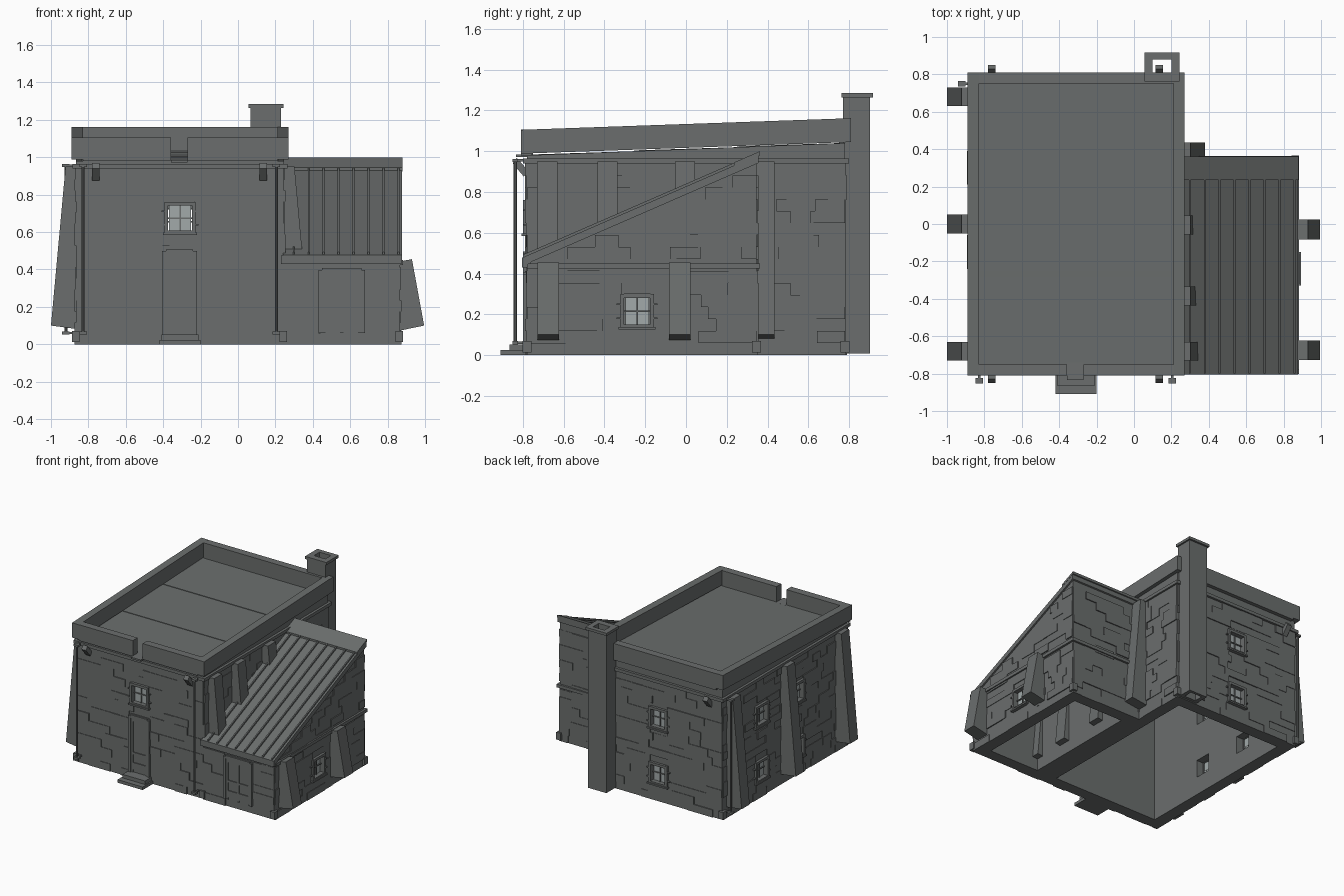
import bpy, bmesh, random
from mathutils import Vector, Matrix

random.seed(4)
if "Cube" in bpy.data.objects:
    bpy.data.objects.remove(bpy.data.objects["Cube"])


def material(name, rgb):
    m = bpy.data.materials.new(name)
    m.use_nodes = True
    m.diffuse_color = (*rgb, 1)
    m.node_tree.nodes["Principled BSDF"].inputs["Base Color"].default_value = (*rgb, 1)
    return m


STONE = material("grey stone", (0.145, 0.155, 0.153))
GLASS = material("pale glass", (0.36, 0.40, 0.40))


def box(bm, x0, x1, y0, y1, z0, z1):
    size = Vector((x1 - x0, y1 - y0, z1 - z0))
    mid = Vector((x0 + x1, y0 + y1, z0 + z1)) / 2
    bmesh.ops.create_cube(bm, size=1, matrix=Matrix.Translation(mid) @ Matrix.Diagonal((*size, 1)))


def prism(bm, pts, axis, a, b):
    """Extrude a profile: (y, z) points along x, or (x, z) points along y."""
    place = (lambda p, t: (t, *p)) if axis == "x" else (lambda p, t: (p[0], t, p[1]))
    face = bm.faces.new([bm.verts.new(place(p, a)) for p in pts])
    new = bmesh.ops.extrude_face_region(bm, geom=[face])["geom"]
    shift = (b - a, 0, 0) if axis == "x" else (0, b - a, 0)
    bmesh.ops.translate(bm, verts=[v for v in new if isinstance(v, bmesh.types.BMVert)], vec=shift)


def finish(name, bm, mat=STONE):
    bmesh.ops.recalc_face_normals(bm, faces=bm.faces)
    mesh = bpy.data.meshes.new(name)
    bm.to_mesh(mesh)
    bm.free()
    mesh.materials.append(mat)
    ob = bpy.data.objects.new(name, mesh)
    bpy.context.collection.objects.link(ob)
    return ob


def cut(ob, bm):
    tool = finish("cutter", bm)
    tool.hide_render = True
    mod = ob.modifiers.new("cut", "BOOLEAN")
    mod.operation, mod.solver, mod.object = "DIFFERENCE", "EXACT", tool
    bpy.context.view_layer.objects.active = ob
    bpy.ops.object.modifier_apply(modifier=mod.name)
    bpy.data.objects.remove(tool)


# Outer wall planes: (axis the wall faces, outward sign, position)
XL, XR, YF, YB = -0.865, 0.245, -0.78, 0.78
AX, AB = 0.865, 0.345
FRONT, BACK = ("y", -1, YF), ("y", 1, YB)
LEFT, RIGHT = ("x", -1, XL), ("x", 1, XR)
ANNEX_SIDE, ANNEX_BACK = ("x", 1, AX), ("y", 1, AB)


def wall_box(bm, wall, u0, u1, z0, z1, d0, d1):
    """Box on a wall: u along it, d outward from it."""
    axis, sign, pos = wall
    lo, hi = sorted((pos + sign * d0, pos + sign * d1))
    if axis == "y":
        box(bm, u0, u1, lo, hi, z0, z1)
    else:
        box(bm, lo, hi, u0, u1, z0, z1)


def roof_z(y):
    return 0.44 + (y + 0.81) * 0.435


# Main house shell, hollow and open underneath
bm = bmesh.new()
prism(bm, [(YF, 0), (YB, 0), (YB, 1.04), (YF, 0.98)], "x", XL, XR)
house = finish("house_walls", bm)
bm = bmesh.new()
box(bm, XL + 0.09, XR - 0.09, YF + 0.09, YB - 0.09, -0.1, 0.94)
cut(house, bm)

# Lean-to shell
bm = bmesh.new()
prism(bm, [(YF, 0), (AB, 0), (AB, roof_z(AB)), (YF, roof_z(YF))], "x", XR, AX)
annex = finish("annex_walls", bm)
bm = bmesh.new()
a, b = YF + 0.09, AB - 0.09
prism(bm, [(a, -0.1), (b, -0.1), (b, roof_z(b) - 0.05), (a, roof_z(a) - 0.05)], "x", XR + 0.09, AX - 0.09)
cut(annex, bm)

# Windows: opening, frame, glazing bars, glass and side pegs
windows = [(FRONT, -0.31, 0.675)]
windows += [(BACK, -0.31, z) for z in (0.655, 0.215)]
windows += [(LEFT, y, z) for y in (0.3, -0.15) for z in (0.655, 0.215)]
side_window = (ANNEX_SIDE, -0.24, 0.215)
for shell, group in ((house, windows), (annex, [side_window])):
    bm = bmesh.new()
    for w, u, z in group:
        wall_box(bm, w, u - 0.065, u + 0.065, z - 0.07, z + 0.07, -0.13, 0.05)
    cut(shell, bm)
windows.append(side_window)
frames, panes = bmesh.new(), bmesh.new()
for w, u, z in windows:
    for s in (-1, 1):
        wall_box(frames, w, u + s * 0.0725 - 0.0095, u + s * 0.0725 + 0.0095, z - 0.085, z + 0.085, -0.03, 0.02)
        wall_box(frames, w, u - 0.065, u + 0.065, z + s * 0.076 - 0.01, z + s * 0.076 + 0.01, -0.03, 0.02)
        for dz in (-0.035, 0.035):
            wall_box(frames, w, u + s * 0.09 - 0.01, u + s * 0.09 + 0.01, z + dz - 0.004, z + dz + 0.004, 0, 0.018)
    wall_box(frames, w, u - 0.09, u + 0.09, z - 0.09, z - 0.078, 0, 0.028)
    wall_box(frames, w, u - 0.004, u + 0.004, z - 0.068, z + 0.068, -0.025, -0.008)
    wall_box(frames, w, u - 0.065, u + 0.065, z - 0.004, z + 0.004, -0.025, -0.008)
    wall_box(panes, w, u - 0.058, u + 0.058, z - 0.066, z + 0.066, -0.024, -0.016)
finish("window_frames", frames)
finish("window_panes", panes, GLASS)

# Doors with chamfered heads, rails and panels
bm = bmesh.new()
DOORS = [(-0.405, -0.22, 0.05, 0.51), (0.43, 0.68, 0.06, 0.41)]
for x0, x1, z0, z1 in DOORS:
    c = 0.012
    prism(bm, [(x0, z0), (x1, z0), (x1, z1 - c), (x1 - c, z1), (x0 + c, z1), (x0, z1 - c)], "y", YF - 0.006, YF + 0.02)
    for s in (x0, x1 - 0.02):
        wall_box(bm, FRONT, s, s + 0.02, z0, z1 - c, 0, 0.02)
    wall_box(bm, FRONT, x0 + 0.02, x1 - 0.02, z1 - 0.028, z1 - 0.003, 0, 0.02)
    for za, zb in ((0.075, 0.13), (0.195, 0.212), (z1 - 0.055, z1 - 0.028)):
        wall_box(bm, FRONT, x0 + 0.02, x1 - 0.02, za, zb, 0, 0.013)
    for x in (x0 + 0.02, x1 - 0.038) + (((x0 + x1) / 2 - 0.009,) if x1 > 0 else ()):
        wall_box(bm, FRONT, x, x + 0.018, z0, z1 - 0.03, 0, 0.013)
finish("doors", bm)

# Front steps
bm = bmesh.new()
box(bm, -0.42, -0.2, -0.91, YF, 0, 0.024)
box(bm, -0.408, -0.21, -0.865, YF, 0.024, 0.052)
finish("front_steps", bm)


# Stone courses: blocks of slightly uneven depth
def courses(name, wall, u0, u1, top, sloped=False):
    bm, row, z = bmesh.new(), 0.0588, 0.0
    holes = [(u - 0.075, u + 0.075, h - 0.08, h + 0.08) for w, u, h in windows if w == wall]
    holes += DOORS if wall == FRONT else []
    while z + row < top + 0.01:
        start = max(u0, -0.81 + (z + row - 0.43) / 0.435) if sloped else u0
        spans = [(start, u1)]
        for a, b, lo, hi in holes:
            if z < hi and z + row > lo:
                spans = [p for s, e in spans for p in ((s, min(e, a)), (max(s, b), e)) if p[1] - p[0] > 0.005]
        for u, end in spans:
            while u < end - 0.005:
                v = u + random.uniform(0.07, 0.23)
                v = end if end - v < 0.05 else v
                wall_box(bm, wall, u, v, z, z + row, -0.01, random.choice((0.002, 0.006, 0.010)))
                u = v
        z += row
    finish(name, bm)


courses("house_front_stones", FRONT, XL, XR, 0.94)
courses("house_back_stones", BACK, XL, XR, 0.94)
courses("house_left_stones", LEFT, YF, YB, 0.94)
courses("house_right_stones", RIGHT, YF, YB, 0.94)
courses("annex_front_stones", FRONT, XR, AX, 0.43)
courses("annex_side_stones", ANNEX_SIDE, YF, AB, 0.93, True)
courses("annex_back_stones", ANNEX_BACK, XR, AX, 0.92)

# String courses, eave beam and corner footing blocks
bm = bmesh.new()
box(bm, XL - 0.02, XR + 0.02, YF - 0.02, YB + 0.02, 0.94, 0.965)
finish("house_ledge", bm)
bm = bmesh.new()
wall_box(bm, ANNEX_SIDE, YF, AB + 0.018, 0.425, 0.45, -0.01, 0.018)
wall_box(bm, ANNEX_BACK, XR, AX + 0.018, 0.425, 0.45, -0.01, 0.018)
box(bm, 0.23, 0.875, -0.805, YF + 0.02, 0.43, 0.475)
finish("annex_ledge", bm)
bm = bmesh.new()
for x, y in ((XL, YF), (XL, YB), (XR, YF), (XR, YB), (AX, YF), (AX, AB)):
    box(bm, x - 0.022, x + 0.018, y - 0.022, y + 0.022, 0.012, 0.07)
finish("corner_footings", bm)

# Sloping parapet with a drain notch at the front
bm = bmesh.new()
side = [(-0.81, 0.988), (0.81, 1.045), (0.81, 1.162), (-0.81, 1.105)]
prism(bm, side, "x", -0.89, -0.83)
prism(bm, side, "x", 0.21, 0.27)
for x0, x1 in ((-0.83, -0.357), (-0.27, 0.21)):
    box(bm, x0, x1, -0.81, -0.75, 0.98, 1.106)
box(bm, -0.83, 0.21, 0.75, 0.81, 1.03, 1.161)
box(bm, -0.357, -0.27, -0.835, -0.74, 0.972, 0.985)
finish("parapet", bm)

# Roof deck in three overlapping strips
bm = bmesh.new()
for i in range(3):
    y0, y1 = -0.76 + i * 0.505, -0.255 + i * 0.505
    z0, z1 = 0.984 + i * 0.02, 1.0 + i * 0.02
    prism(bm, [(y0, 0.95), (y1, 0.95), (y1, z1), (y0, z0)], "x", -0.84, 0.22)
finish("roof_deck", bm)

# Lean-to roof, seams and top flashing


def roof_strip(bm, y0, y1, low, high, x0, x1):
    prism(bm, [(y0, roof_z(y0) + low), (y1, roof_z(y1) + low), (y1, roof_z(y1) + high), (y0, roof_z(y0) + high)], "x", x0, x1)


bm = bmesh.new()
roof_strip(bm, -0.805, 0.355, -0.005, 0.035, 0.24, 0.878)
finish("annex_roof", bm)
bm = bmesh.new()
for i in range(8):
    x = 0.298 + i * 0.08
    roof_strip(bm, -0.8, 0.35, 0.03, 0.048, x - 0.005, x + 0.005)
finish("annex_roof_seams", bm)
bm = bmesh.new()
roof_strip(bm, 0.235, 0.362, 0.03, 0.05, 0.245, 0.88)
finish("annex_roof_flashing", bm)

# Leaning buttresses
bm = bmesh.new()
mid = (XL + XR) / 2
lean = [(0.54, 0.08), (0.69, 0.1), (0.612, 0.95), (0.54, 0.95)]
for sign, ys in ((-1, (-0.68, 0.0, 0.68)), (1, (-0.68, -0.385, -0.005, 0.385))):
    for y in ys:
        prism(bm, [(mid + sign * d, z) for d, z in lean], "y", y - 0.05, y + 0.05)
for y in (-0.675, -0.03):
    prism(bm, [(0.85, 0.07), (0.995, 0.1), (0.93, 0.455), (0.85, 0.44)], "y", y - 0.053, y + 0.053)
finish("buttresses", bm)

# Chimney with an open flue
bm = bmesh.new()
box(bm, 0.068, 0.23, 0.77, 0.902, 0.008, 1.27)
chimney = finish("chimney", bm)
bm = bmesh.new()
box(bm, 0.055, 0.242, 0.762, 0.917, 1.264, 1.285)
cap = finish("chimney_cap", bm)
for part in (chimney, cap):
    bm = bmesh.new()
    box(bm, 0.1, 0.2, 0.81, 0.88, -0.1, 1.4)
    cut(part, bm)

# Downpipes with top and bottom collars
bm = bmesh.new()
for x, y in ((-0.828, -0.838), (0.205, -0.838), (-0.92, 0.75)):
    bmesh.ops.create_cone(bm, cap_ends=True, segments=8, radius1=0.008, radius2=0.008, depth=0.9,
                          matrix=Matrix.Translation((x, y, 0.51)))
    for z in (0.06, 0.955):
        box(bm, x - 0.02, x + 0.02, y - 0.014, y + 0.014, z - 0.008, z + 0.008)
        if x < -0.9:
            box(bm, x, XL, y - 0.006, y + 0.006, z - 0.006, z + 0.006)
        else:
            box(bm, x - 0.006, x + 0.006, y, YF, z - 0.006, z + 0.006)
finish("downpipes", bm)

# Slanted spouts under the ledge
bm = bmesh.new()
for x in (-0.76, 0.135):
    for s in (-1, 1):
        pts = [(0.775, 0.905), (0.795, 0.875), (0.85, 0.94), (0.83, 0.968)]
        prism(bm, [(s * y, z) for y, z in pts], "x", x - 0.02, x + 0.02)
finish("spouts", bm)
